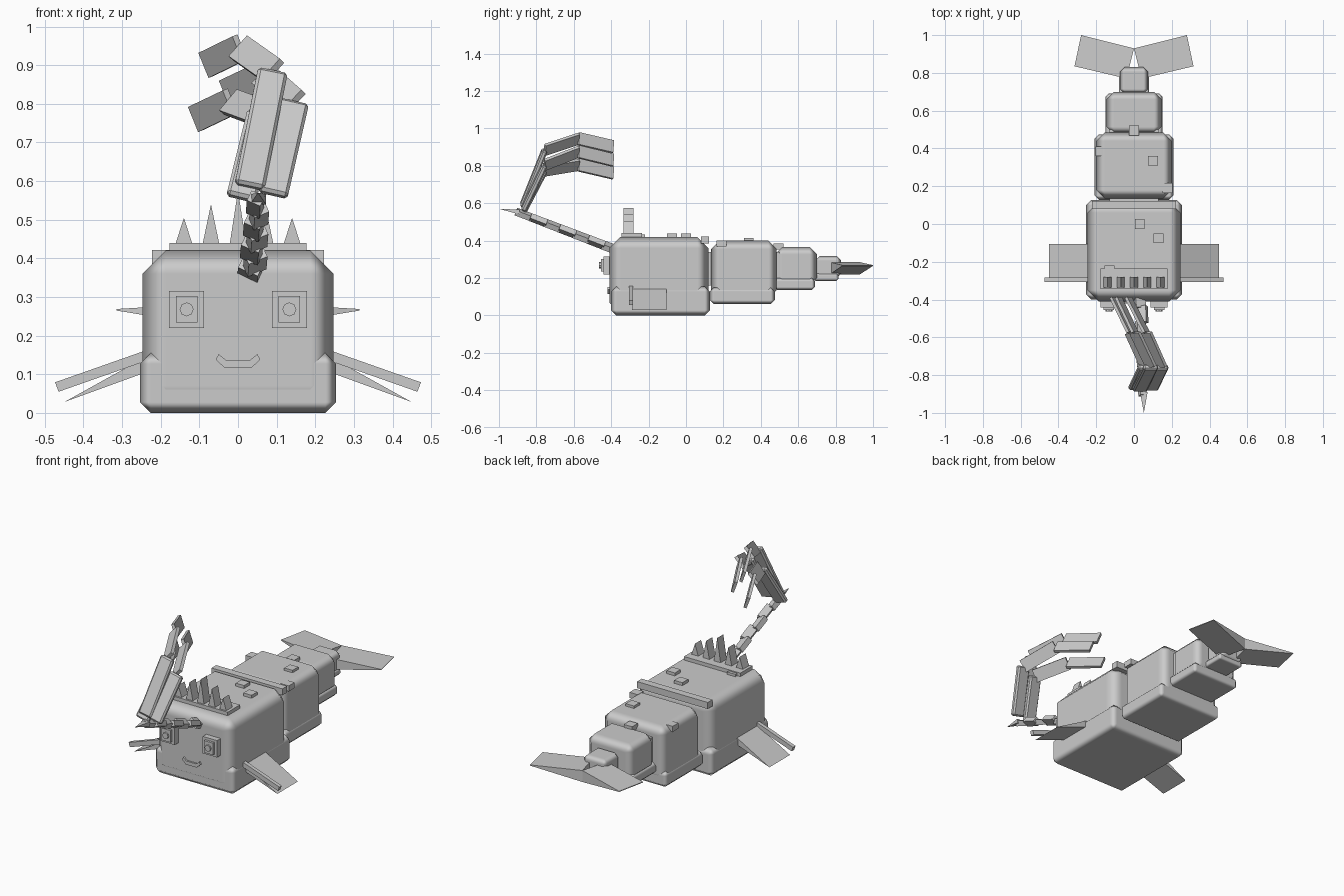
import bpy, bmesh, math
from mathutils import Vector, Matrix

grey = bpy.data.materials.new("plain_grey")
grey.diffuse_color = (0.6, 0.6, 0.6, 1)


def make(name, verts, faces, bevel=0.0, smooth=False):
    me = bpy.data.meshes.new(name)
    me.from_pydata([tuple(v) for v in verts], [], faces)
    bm = bmesh.new()
    bm.from_mesh(me)
    bmesh.ops.recalc_face_normals(bm, faces=bm.faces)
    bm.to_mesh(me)
    bm.free()
    me.materials.append(grey)
    ob = bpy.data.objects.new(name, me)
    bpy.context.collection.objects.link(ob)
    if bevel:
        m = ob.modifiers.new("bevel", 'BEVEL')
        m.width = bevel
        m.segments = 1
        if smooth:
            me.polygons.foreach_set("use_smooth", [True] * len(me.polygons))
            m.harden_normals = True
    return ob


BOX = [(0, 1, 3, 2), (4, 6, 7, 5), (0, 4, 5, 1), (2, 3, 7, 6), (0, 2, 6, 4), (1, 5, 7, 3)]


def box(name, x, y, z, bevel=0.0, smooth=False):
    """Box from (min, max) ranges."""
    return make(name, [(a, b, c) for a in x for b in y for c in z], BOX, bevel, smooth)


def bar(name, a, b, side, w, t, bevel=0.0):
    """Flat bar from a to b, its width along the side direction."""
    a, b = Vector(a), Vector(b)
    d = (b - a).normalized()
    s = Vector(side)
    s = (s - d * s.dot(d)).normalized()
    n = d.cross(s)
    verts = [p + s * (i * w / 2) + n * (j * t / 2) for p in (a, b) for i in (-1, 1) for j in (-1, 1)]
    return make(name, verts, BOX, bevel)


def prism(name, pts, y0, y1):
    """Extrude an x/z outline along y."""
    n = len(pts)
    verts = [(x, y, z) for y in (y0, y1) for x, z in pts]
    faces = [tuple(range(n)), tuple(range(n, 2 * n))]
    faces += [(i, (i + 1) % n, n + (i + 1) % n, n + i) for i in range(n)]
    return make(name, verts, faces)


# Body segments: an upper shell sitting in a lower tray
segments = [
    ("head", 0.247, (-0.41, 0.12), (0.01, 0.42), 0.06, 0.254, (-0.40, 0.128), (0.0, 0.155), 0.028),
    ("middle", 0.20, (0.135, 0.485), (0.09, 0.40), 0.045, 0.208, (0.128, 0.475), (0.06, 0.15), 0.022),
    ("rear", 0.145, (0.475, 0.70), (0.16, 0.367), 0.04, 0.152, (0.47, 0.69), (0.135, 0.20), 0.018),
    ("tail", 0.075, (0.69, 0.83), (0.20, 0.318), 0.025, 0.08, (0.68, 0.815), (0.185, 0.225), 0.012),
]
for n, hx, y, z, bv, lx, ly, lz, lb in segments:
    box(n + "_shell", (-hx, hx), y, z, bv, True)
    box(n + "_tray", (-lx, lx), ly, lz, lb, True)
box("body_core", (-0.13, 0.13), (0.1, 0.5), (0.16, 0.34))

# Collar ridge behind the head
box("collar", (-0.222, 0.222), (0.08, 0.122), (0.385, 0.422))

# Small square bumps on the back
bumps = [(0.03, 0.0, 0.425), (0.13, -0.075, 0.425), (-0.13, -0.245, 0.422), (0.10, 0.335, 0.402),
         (0.0, 0.495, 0.372), (0.178, 0.19, 0.39), (-0.178, 0.385, 0.38)]
for x, y, z in bumps:
    box("back_bump", (x - 0.026, x + 0.026), (y - 0.026, y + 0.026), (z - 0.02, z + 0.012))

# Crest plate with five spikes
box("crest_plate", (-0.177, 0.177), (-0.345, -0.235), (0.415, 0.44))
for i in range(-2, 3):
    x = i * 0.07
    prism("crest_spike", [(x - 0.021, 0.44), (x + 0.021, 0.44), (x, 0.575 - 0.035 * abs(i))], -0.335, -0.28)

# Eyes, side fins and tail fins, mirrored
for s in (-1, 1):
    cx, cz = s * 0.133, 0.268
    box("eye_plate", (cx - 0.045, cx + 0.045), (-0.442, -0.405), (cz - 0.048, cz + 0.048))
    box("eye_ring", (cx - 0.028, cx + 0.028), (-0.455, -0.44), (cz - 0.034, cz + 0.034))
    prism("pupil", [(cx + 0.018 * math.cos(a * math.pi / 4), cz + 0.018 * math.sin(a * math.pi / 4))
                    for a in range(8)], -0.464, -0.45)

    # Side fin: a wedge with a thin outer edge
    prism("side_fin", [(s * 0.23, 0.15), (s * 0.23, 0.108), (s * 0.45, 0.028)], -0.29, -0.105)
    bar("side_fin_bar", (s * 0.23, -0.295, 0.151), (s * 0.469, -0.295, 0.067), (0, 0, 1), 0.026, 0.022)

    # Tail fin: wedge swept backwards
    v = [(0, 0.93, 0.285), (0, 0.93, 0.22), (s * 0.04, 0.77, 0.285), (s * 0.04, 0.77, 0.22),
         (s * 0.28, 1.0, 0.269), (s * 0.28, 1.0, 0.265), (s * 0.315, 0.835, 0.269), (s * 0.315, 0.835, 0.265)]
    make("tail_fin", v, BOX)

# Smiling mouth
top = [(-0.05, 0.152), (-0.03, 0.136), (0.03, 0.136), (0.05, 0.152)]
low = [(0.058, 0.138), (0.034, 0.116), (-0.034, 0.116), (-0.058, 0.138)]
prism("mouth", top + low, -0.42, -0.405)

# Jointed arm growing from the forehead
start, end = Vector((0.035, -0.36, 0.345)), Vector((0.052, -0.90, 0.552))
count = 7
for i in range(count):
    a, b = start.lerp(end, i / count), start.lerp(end, (i + 1.12) / count)
    roll = 0.45 if i % 2 else -0.45
    sway = Vector((0.006 if i % 2 else -0.006, 0, 0))
    w = 0.056 - 0.003 * i
    bar("arm_link", a + sway, b + sway, (math.cos(roll), 0, math.sin(roll)), w, 0.03)

# Pointed arm tip
tip = [(0.032, -0.89, 0.54), (0.072, -0.89, 0.54), (0.072, -0.89, 0.566), (0.032, -0.89, 0.566), (0.052, -1.0, 0.57)]
make("arm_tip", tip, [(0, 1, 2, 3), (0, 1, 4), (1, 2, 4), (2, 3, 4), (3, 0, 4)])

# Three fingers of the hand, each with three flat joints
fingers = [
    [(0.03, -0.875, 0.585), (0.09, -0.755, 0.885), (0.005, -0.575, 0.945), (-0.083, -0.39, 0.902)],
    [(0.09, -0.87, 0.565), (0.145, -0.755, 0.805), (0.065, -0.575, 0.875), (-0.03, -0.39, 0.83)],
    [(0.008, -0.87, 0.555), (0.062, -0.755, 0.775), (-0.02, -0.575, 0.805), (-0.11, -0.39, 0.762)],
]
for p0, p1, p2, p3 in fingers:
    bar("finger_base", p0, p1, (0.078, 0, -0.018), 0.078, 0.03, 0.008)
    bar("finger_middle", p1, p2, (0.05, 0, 0.052), 0.072, 0.018)
    bar("finger_end", p2, p3, (0.025, 0, -0.065), 0.07, 0.016)
